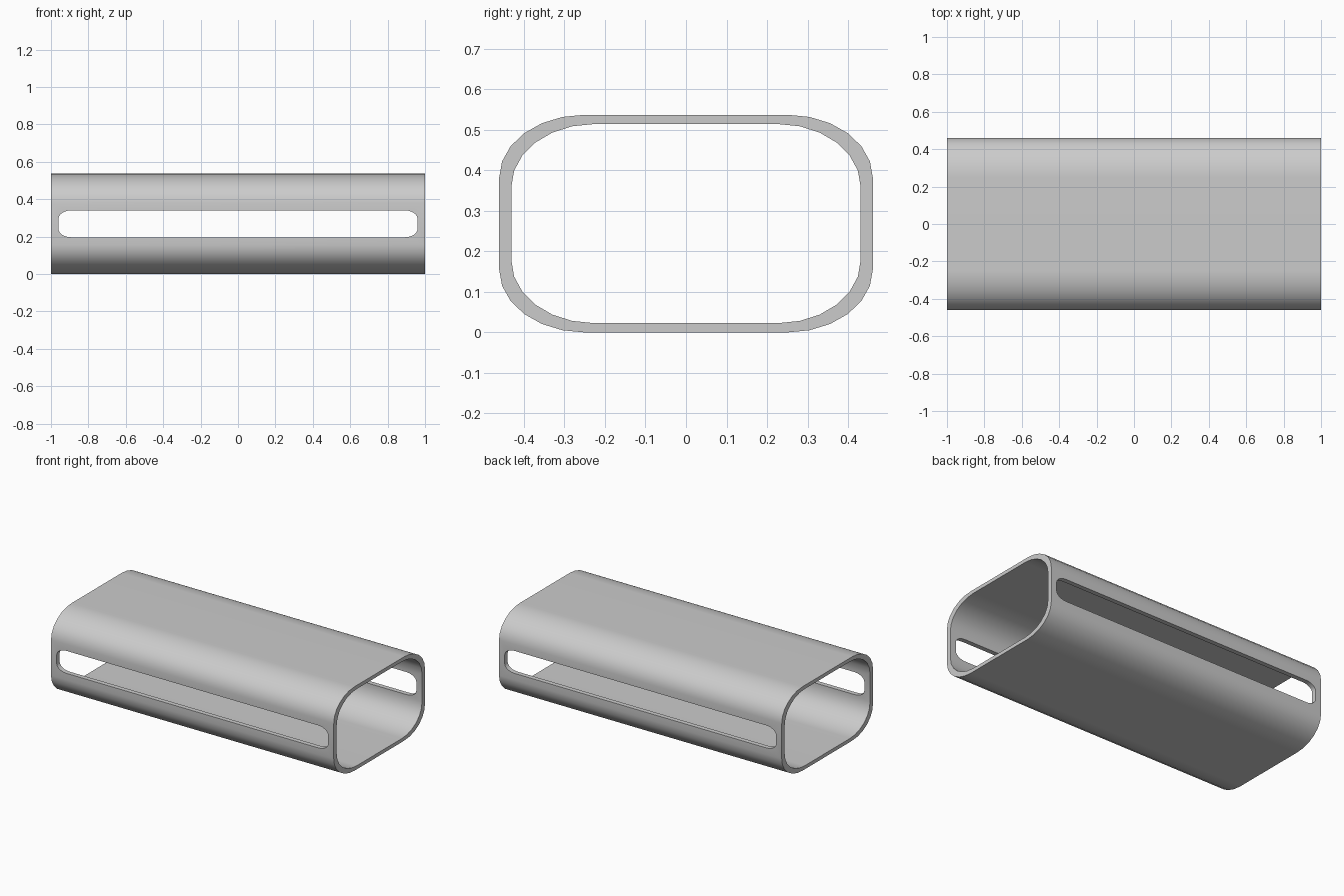
import bpy
import bmesh
from math import cos, sin, pi

cube = bpy.data.objects.get("Cube")
if cube:
    bpy.data.objects.remove(cube, do_unlink=True)

HEIGHT = 0.537
MID = HEIGHT / 2

grey = bpy.data.materials.new("satin grey")
grey.use_nodes = True
colour = (0.6, 0.6, 0.6, 1)
grey.diffuse_color = colour
grey.node_tree.nodes["Principled BSDF"].inputs["Base Color"].default_value = colour


def rounded_outline(half_w, half_h, rx, ry, steps=6):
    """Rectangle with elliptical corners, counter-clockwise."""
    points = []
    for quarter, (sx, sy) in enumerate([(1, 1), (-1, 1), (-1, -1), (1, -1)]):
        for i in range(steps + 1):
            a = (quarter + i / steps) * pi / 2
            points.append((sx * (half_w - rx) + rx * cos(a),
                           sy * (half_h - ry) + ry * sin(a)))
    return points


def make_object(name, bm):
    bmesh.ops.recalc_face_normals(bm, faces=bm.faces)
    mesh = bpy.data.meshes.new(name)
    bm.to_mesh(mesh)
    bm.free()
    mesh.materials.append(grey)
    obj = bpy.data.objects.new(name, mesh)
    bpy.context.collection.objects.link(obj)
    return obj


# Hollow sleeve: outer and inner outlines bridged along the length
bm = bmesh.new()
outlines = [rounded_outline(0.461, MID, 0.211, 0.155),
            rounded_outline(0.431, MID - 0.023, 0.203, 0.155)]
(outer_a, inner_a), (outer_b, inner_b) = [
    [[bm.verts.new((x, y, MID + z)) for y, z in outline] for outline in outlines]
    for x in (-1, 1)]
for p, q in [(outer_a, outer_b), (outer_b, inner_b), (inner_b, inner_a), (inner_a, outer_a)]:
    for i in range(len(p)):
        j = (i + 1) % len(p)
        bm.faces.new((p[i], p[j], q[j], q[i]))
sleeve = make_object("sleeve", bm)

# Cutter for the long rounded slots in both side walls
bm = bmesh.new()
slot = rounded_outline(0.96, 0.072, 0.07, 0.045)
face = bm.faces.new([bm.verts.new((x, -0.6, MID + z)) for x, z in slot])
extruded = bmesh.ops.extrude_face_region(bm, geom=[face])["geom"]
bmesh.ops.translate(bm, vec=(0, 1.2, 0),
                    verts=[v for v in extruded if isinstance(v, bmesh.types.BMVert)])
cutter = make_object("slot_cutter", bm)
cutter.hide_render = True

bpy.ops.object.select_all(action="DESELECT")
sleeve.select_set(True)
bpy.context.view_layer.objects.active = sleeve
cut = sleeve.modifiers.new("side slots", "BOOLEAN")
cut.object = cutter
cut.operation = "DIFFERENCE"
cut.solver = "EXACT"
bpy.ops.object.modifier_apply(modifier=cut.name)
bpy.data.objects.remove(cutter, do_unlink=True)

# Smooth rounded corners, crisp rims
bpy.ops.object.shade_smooth_by_angle(angle=pi / 6)
weighted = sleeve.modifiers.new("clean shading", "WEIGHTED_NORMAL")
weighted.keep_sharp = True
